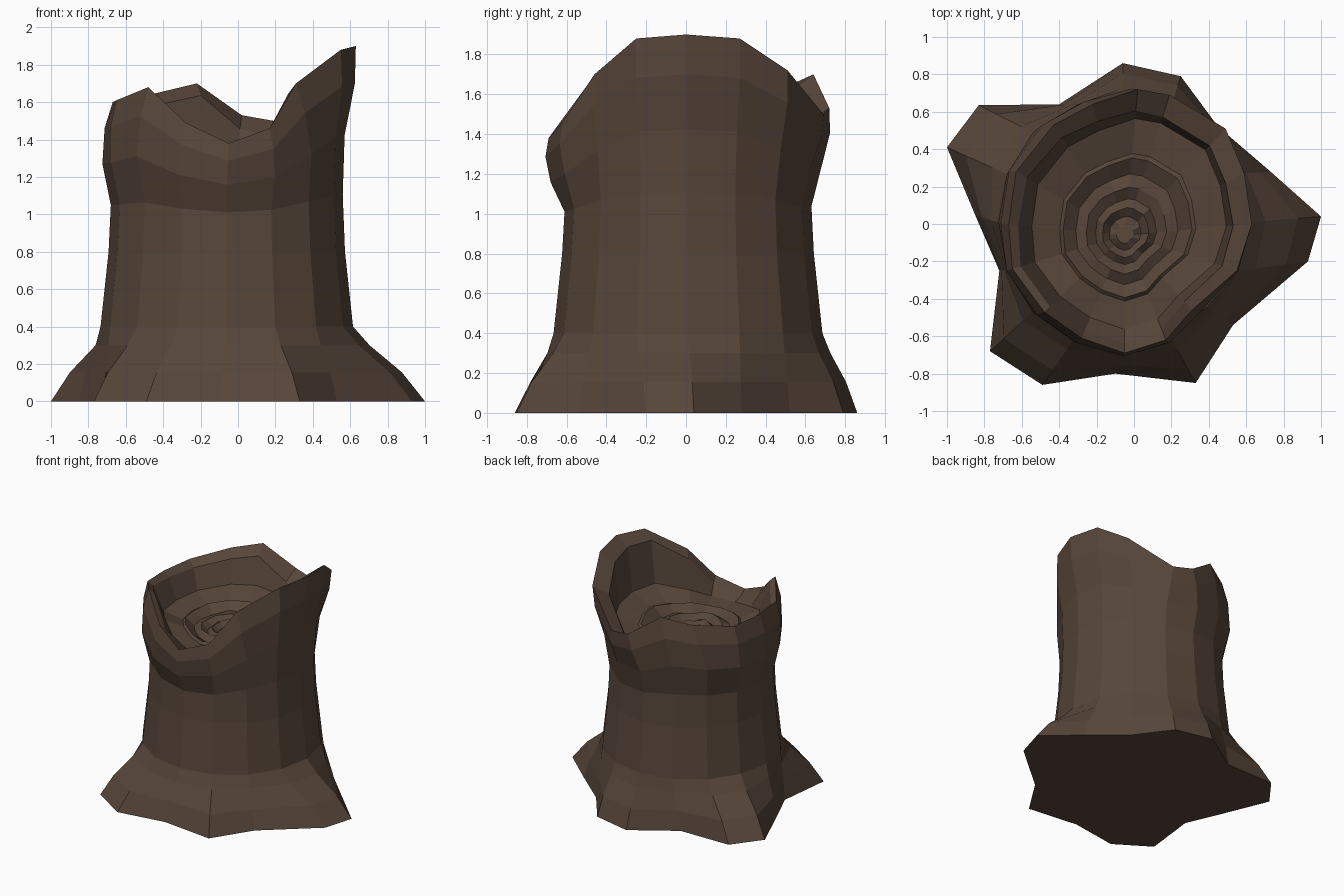
import bpy, bmesh, math, random
from mathutils import Vector

if "Cube" in bpy.data.objects:
    bpy.data.objects.remove(bpy.data.objects["Cube"])

random.seed(4)
N = 16
AXIS = Vector((-0.06, 0.01, 0))      # trunk axis
PITH = Vector((-0.05, -0.06, 0))     # centre of the growth rings

# root outline on the ground, one point per side
ROOTS = [(1, .04), (.73, .28), (.45, .52), (.25, .79), (-.06, .86), (-.4, .64),
         (-.83, .635), (-1, .41), (-.85, .05), (-.72, -.25), (-.77, -.68), (-.49, -.86),
         (-.1, -.8), (.33, -.85), (.53, -.54), (.93, -.2)]
# broken rim, and the radius of the bulge below it
RIM = [(.63, 0, 1.90), (.59, .27, 1.88), (.49, .51, 1.72), (.19, .69, 1.50),
       (.02, .72, 1.53), (-.22, .64, 1.70), (-.43, .53, 1.65), (-.63, .28, 1.60),
       (-.67, 0, 1.60), (-.65, -.24, 1.61), (-.48, -.47, 1.68), (-.28, -.61, 1.49),
       (-.05, -.69, 1.38), (.17, -.62, 1.46), (.31, -.46, 1.70), (.55, -.25, 1.88)]
BULGE = [.63, .64, .66, .66, .67, .67, .68, .67, .665, .67, .68, .69, .69, .67, .64, .63]


def polar(i, r, z):
    a = 2 * math.pi * i / N
    return AXIS + Vector((r * math.cos(a), r * math.sin(a), z))


bm = bmesh.new()
rings = []


def add_ring(points):
    ring = [bm.verts.new(p) for p in points]
    if rings:
        prev = rings[-1]
        for i in range(N):
            j = (i + 1) % N
            bm.faces.new((prev[i], prev[j], ring[j], ring[i]))
    rings.append(ring)


# flared roots
for z, t in ((0, 0), (.155, .32), (.3, .77)):
    add_ring([Vector((x, y, z)).lerp(polar(i, .675, z), t) for i, (x, y) in enumerate(ROOTS)])
bm.faces.new(list(reversed(rings[0])))

# trunk
for z, r in ((.4, .675), (.8, .632)):
    add_ring([polar(i, r, z) for i in range(N)])

# neck, bulge and rim
rim = [Vector(p) for p in RIM]
neck = [1.05 + .18 * (p.z - 1.6) for p in rim]
low = [polar(i, BULGE[i], neck[i] + .4 * (rim[i].z - neck[i])) for i in range(N)]
high = []
for a, b in zip(low, rim):
    p = a.lerp(b, .58)
    out = (p - AXIS).to_2d().normalized() * .02
    high.append(p + out.to_3d())
add_ring([polar(i, .62, neck[i]) for i in range(N)])
for ring in (low, high, rim):
    add_ring(ring)

# sloping lip, widest on the back right
lip = []
for i, p in enumerate(rim):
    k = .5 + .5 * math.cos(2 * math.pi * i / N - math.pi / 4)
    q = PITH.lerp(p, .93 - .09 * k)
    q.z = p.z - .03 - .05 * k
    lip.append(q)
add_ring(lip)

# steep wall, then ridged growth rings (radius share, wall share, floor z)
HOLLOW = [(.80, .28, 1.31), (.56, .12, 1.31), (.53, .08, 1.34), (.42, .04, 1.30),
          (.33, 0, 1.33), (.25, 0, 1.29), (.19, 0, 1.32), (.13, 0, 1.28), (.07, 0, 1.30)]
for share, wall, floor in HOLLOW:
    ring = []
    for p in rim:
        q = PITH.lerp(p, share)
        q.z = floor + wall * (p.z - floor) + random.uniform(-.012, .012)
        ring.append(q)
    add_ring(ring)
bm.faces.new(rings[-1])

bmesh.ops.recalc_face_normals(bm, faces=bm.faces)
mesh = bpy.data.meshes.new("tree_stump")
bm.to_mesh(mesh)
bm.free()
stump = bpy.data.objects.new("tree_stump", mesh)
bpy.context.collection.objects.link(stump)

bark = bpy.data.materials.new("bark")
bark.diffuse_color = (0.095, 0.061, 0.042, 1)
bark.use_nodes = True
bark.node_tree.nodes["Principled BSDF"].inputs["Base Color"].default_value = bark.diffuse_color
mesh.materials.append(bark)
